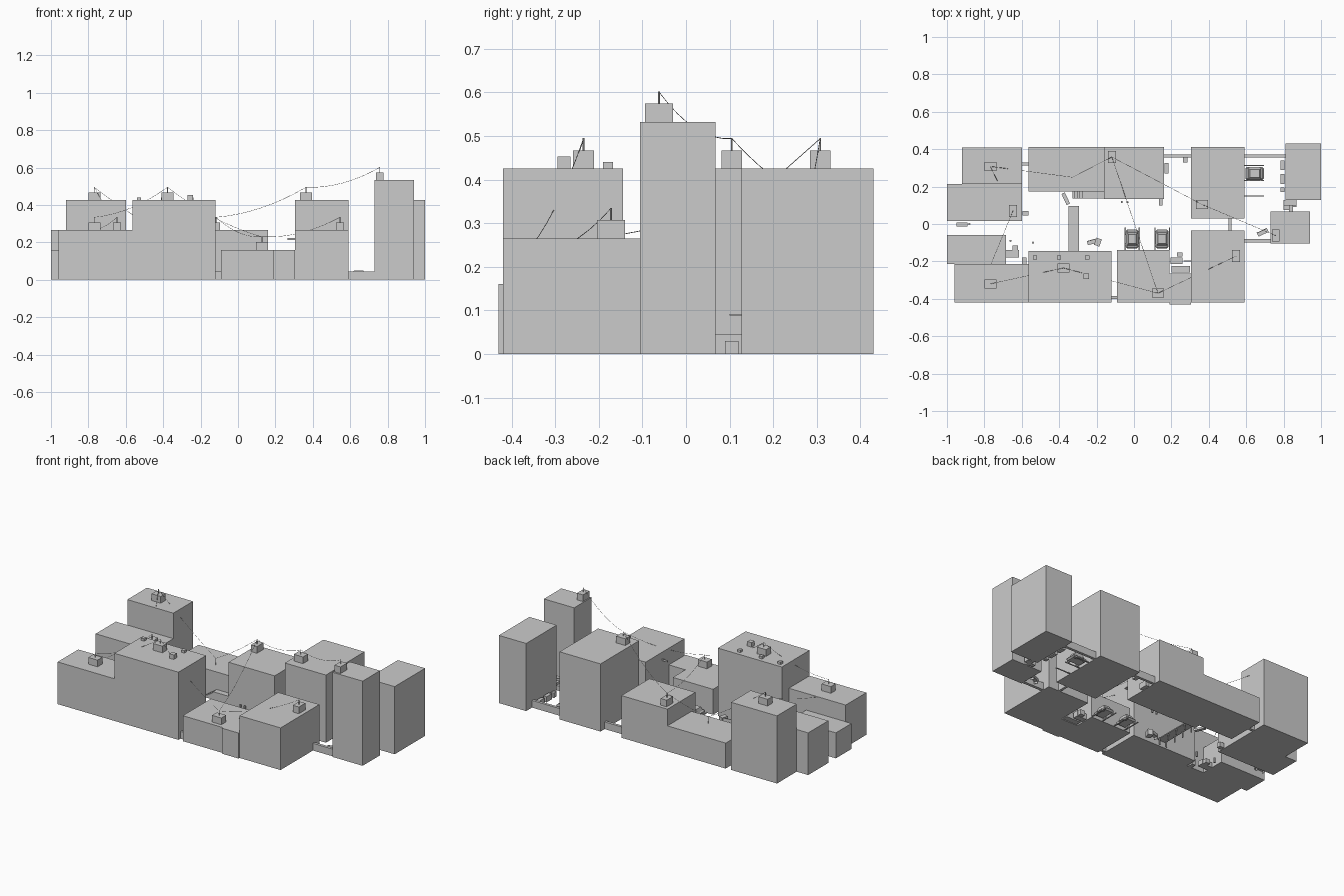
import bpy, bmesh, math
from mathutils import Matrix, Vector


def boxes(name, specs):
    """One object out of (x0, x1, y0, y1, z0, z1) boxes."""
    bm = bmesh.new()
    for x0, x1, y0, y1, z0, z1 in specs:
        m = Matrix.Translation(((x0 + x1) / 2, (y0 + y1) / 2, (z0 + z1) / 2))
        m = m @ Matrix.Diagonal((x1 - x0, y1 - y0, z1 - z0, 1))
        bmesh.ops.create_cube(bm, size=1, matrix=m)
    me = bpy.data.meshes.new(name)
    bm.to_mesh(me)
    bm.free()
    ob = bpy.data.objects.new(name, me)
    bpy.context.collection.objects.link(ob)
    return ob


def place(ob, x, y, angle=0, z=0):
    ob.location = (x, y, z)
    ob.rotation_euler.z = math.radians(angle)
    return ob


def pole(name, x, y, z0, z1, r):
    bpy.ops.mesh.primitive_cylinder_add(vertices=8, radius=r, depth=z1 - z0,
                                        location=(x, y, (z0 + z1) / 2))
    bpy.context.object.name = name


def wire(name, a, b, sag=0.03):
    a, b = Vector(a), Vector(b)
    cu = bpy.data.curves.new(name, 'CURVE')
    cu.dimensions = '3D'
    cu.bevel_depth = 0.0009
    cu.bevel_resolution = 0
    sp = cu.splines.new('POLY')
    sp.points.add(8)
    for i, p in enumerate(sp.points):
        t = i / 8
        p.co = (*(a.lerp(b, t) - Vector((0, 0, sag * 4 * t * (1 - t)))), 1)
    bpy.context.collection.objects.link(bpy.data.objects.new(name, cu))


# Buildings: x0, x1, y0, y1, height
buildings = {
    "back_left_tower": (-0.92, -0.60, 0.215, 0.41, 0.425),
    "left_upper_house": (-1.0, -0.60, 0.015, 0.215, 0.265),
    "back_low_house": (-0.565, -0.16, 0.173, 0.413, 0.16),
    "back_middle_house": (-0.16, 0.16, 0.135, 0.413, 0.265),
    "back_right_tower": (0.305, 0.59, 0.03, 0.413, 0.425),
    "far_right_tower": (0.81, 1.0, 0.127, 0.43, 0.425),
    "tall_tower": (0.73, 0.94, -0.105, 0.068, 0.532),
    "front_right_house": (0.305, 0.59, -0.42, -0.035, 0.265),
    "front_low_house": (-0.09, 0.19, -0.42, -0.14, 0.16),
    "front_low_annex": (0.19, 0.305, -0.43, -0.265, 0.16),
    "front_tower": (-0.565, -0.12, -0.42, -0.145, 0.425),
    "front_left_house": (-0.96, -0.565, -0.42, -0.215, 0.265),
    "left_low_house": (-1.0, -0.685, -0.215, -0.06, 0.16),
}
for n, (x0, x1, y0, y1, h) in buildings.items():
    boxes(n, [(x0, x1, y0, y1, 0, h)])

# Low walls closing the gaps between buildings
boxes("gap_walls", [(x0, x1, y0, y1, 0, 0.045) for x0, x1, y0, y1 in (
    (-0.60, -0.565, 0.312, 0.33), (0.16, 0.305, 0.355, 0.372),
    (0.59, 0.81, 0.355, 0.372), (-0.12, -0.09, -0.40, -0.385),
    (0.59, 0.73, -0.098, -0.08), (0.505, 0.52, -0.035, 0.03),
    (0.83, 0.85, 0.068, 0.127))])

# Roof boxes with antenna masts: centre, roof height, long axis
masts = {
    "back_left": (-0.768, 0.308, 0.425, 0), "left": (-0.647, 0.07, 0.265, 1),
    "back_middle": (-0.118, 0.358, 0.265, 1), "back_right": (0.363, 0.105, 0.425, 0),
    "tall": (0.758, -0.062, 0.532, 1), "right": (0.545, -0.172, 0.265, 1),
    "front_low": (0.128, -0.37, 0.16, 0), "front": (-0.377, -0.235, 0.425, 0),
    "front_left": (-0.768, -0.32, 0.265, 0),
}
tip = {}
for n, (x, y, z, turned) in masts.items():
    a, b = (0.021, 0.032) if turned else (0.032, 0.024)
    boxes(n + "_roof_box", [(x - a, x + a, y - b, y + b, z, z + 0.042)])
    pole(n + "_mast", x, y, z + 0.042, z + 0.07, 0.002)
    tip[n] = (x, y, z + 0.069)

# Vents on the front tower roof
boxes("roof_vents", [(x - 0.011, x + 0.011, -0.19, -0.168, 0.425, 0.44)
                     for x in (-0.53, -0.40, -0.25)]
      + [(-0.27, -0.24, -0.295, -0.265, 0.425, 0.453)])

# Sagging cables
pole("low_roof_mast", -0.33, 0.25, 0.16, 0.20, 0.002)
low = (-0.33, 0.25, 0.20)
for a, b in (("front", "front_left"), ("front", "front_low"), ("right", "front_low"),
             ("back_middle", "back_right"), ("back_right", "tall"),
             ("front_low", "back_middle")):
    wire(a + "_cable", tip[a], tip[b], 0.03)
wire("back_left_cable", tip["back_left"], low, 0.01)
wire("back_middle_cable", tip["back_middle"], low, 0.01)
wire("left_cable", tip["left"], (-0.765, -0.215, 0.265), 0.01)
wire("left_upper_cable", tip["back_left"], (-0.73, 0.23, 0.425), 0.0)


# Parked cars with bay lines
def car(x, y, angle):
    body = place(boxes("car_body", [(-0.034, 0.034, -0.05, 0.05, 0.008, 0.026)]), x, y, angle)
    mod = body.modifiers.new("bevel", 'BEVEL')
    mod.width, mod.segments = 0.008, 1
    bpy.ops.mesh.primitive_cone_add(vertices=4, radius1=0.707, radius2=0.52, depth=1,
                                    rotation=(0, 0, math.pi / 4))
    cab = bpy.context.object
    cab.name = "car_cabin"
    bpy.ops.object.transform_apply(rotation=True)
    cab.scale = (0.056, 0.068, 0.023)
    place(cab, x, y, angle, 0.037)
    for sx in (-1, 1):
        for sy in (-1, 1):
            bpy.ops.mesh.primitive_cylinder_add(vertices=10, radius=0.010, depth=0.008)
            w = bpy.context.object
            w.name = "car_wheel"
            w.matrix_world = (Matrix.Translation((x, y, 0.010))
                              @ Matrix.Rotation(math.radians(angle), 4, 'Z')
                              @ Matrix.Translation((sx * 0.031, sy * 0.031, 0))
                              @ Matrix.Rotation(math.pi / 2, 4, 'Y'))


car(-0.01, -0.08, 0)
car(0.15, -0.08, 0)
car(0.645, 0.27, 90)
boxes("parking_lines",
      [(x - 0.003, x + 0.003, -0.14, -0.02, 0, 0.004) for x in (-0.047, 0.028, 0.113, 0.19)]
      + [(0.59, 0.695, y - 0.003, y + 0.003, 0, 0.004) for y in (0.15, 0.232, 0.312)])

# Street stall: long table on legs
boxes("street_stall", [(-0.35, -0.293, -0.145, 0.095, 0.036, 0.042)]
      + [(x - 0.003, x + 0.003, y - 0.003, y + 0.003, 0, 0.036)
         for x in (-0.345, -0.298) for y in (-0.13, -0.06, 0.01, 0.085)])
place(boxes("loose_plank", [(-0.01, 0.01, -0.033, 0.033, 0, 0.012)]), -0.365, 0.135, 25)

# Stairs beside the back low house
boxes("stairs", [(-0.33 + i * 0.013, -0.27 if i == 4 else -0.317 + i * 0.013,
                  0.137, 0.173, 0, 0.009 * (i + 1)) for i in range(5)]
      + [(-0.27, -0.16, 0.137, 0.173, 0, 0.05)])

# Crates and bins against the walls
boxes("crates", [
    (0.163, 0.185, 0.27, 0.325, 0, 0.035), (0.262, 0.287, 0.328, 0.355, 0, 0.03),
    (0.782, 0.804, 0.29, 0.34, 0, 0.035), (0.782, 0.804, 0.215, 0.268, 0, 0.035),
    (0.782, 0.804, 0.17, 0.195, 0, 0.03), (0.80, 0.83, 0.075, 0.10, 0, 0.03),
    (0.85, 0.87, 0.09, 0.12, 0, 0.03), (-0.597, -0.565, 0.045, 0.07, 0, 0.03),
    (-0.685, -0.615, -0.18, -0.14, 0, 0.03), (-0.65, -0.62, -0.14, -0.115, 0, 0.025),
    (-0.60, -0.575, -0.215, -0.18, 0, 0.04), (0.20, 0.30, -0.26, -0.225, 0, 0.04),
    (0.195, 0.26, -0.215, -0.18, 0, 0.035), (0.23, 0.26, -0.175, -0.152, 0, 0.03),
    (0.133, 0.152, 0.098, 0.135, 0.09, 0.095)])


# Benches
def bench(x, y, angle):
    place(boxes("bench", [(-0.03, 0.03, -0.011, 0.011, 0.012, 0.016),
                          (-0.03, 0.03, 0.008, 0.012, 0.016, 0.032),
                          (-0.026, -0.022, -0.01, 0.01, 0, 0.012),
                          (0.022, 0.026, -0.01, 0.01, 0, 0.012)]), x, y, angle)


for b in ((0.688, -0.045, 25), (-0.22, -0.095, 15), (-0.92, -0.003, 0)):
    bench(*b)
place(boxes("street_crate", [(-0.015, 0.015, -0.02, 0.02, 0, 0.035)]), -0.193, -0.097, -20)

# Bollards and wall signs
for x, y in ((-0.66, -0.09), (-0.54, -0.10), (-0.065, 0.117), (-0.035, 0.117), (-0.88, 0.0)):
    pole("bollard", x, y, 0, 0.03, 0.006)
boxes("wall_signs", [(0.265, 0.305, -0.20, -0.196, 0.213, 0.224),
                     (0.80, 0.87, 0.10, 0.127, 0.088, 0.092)])
